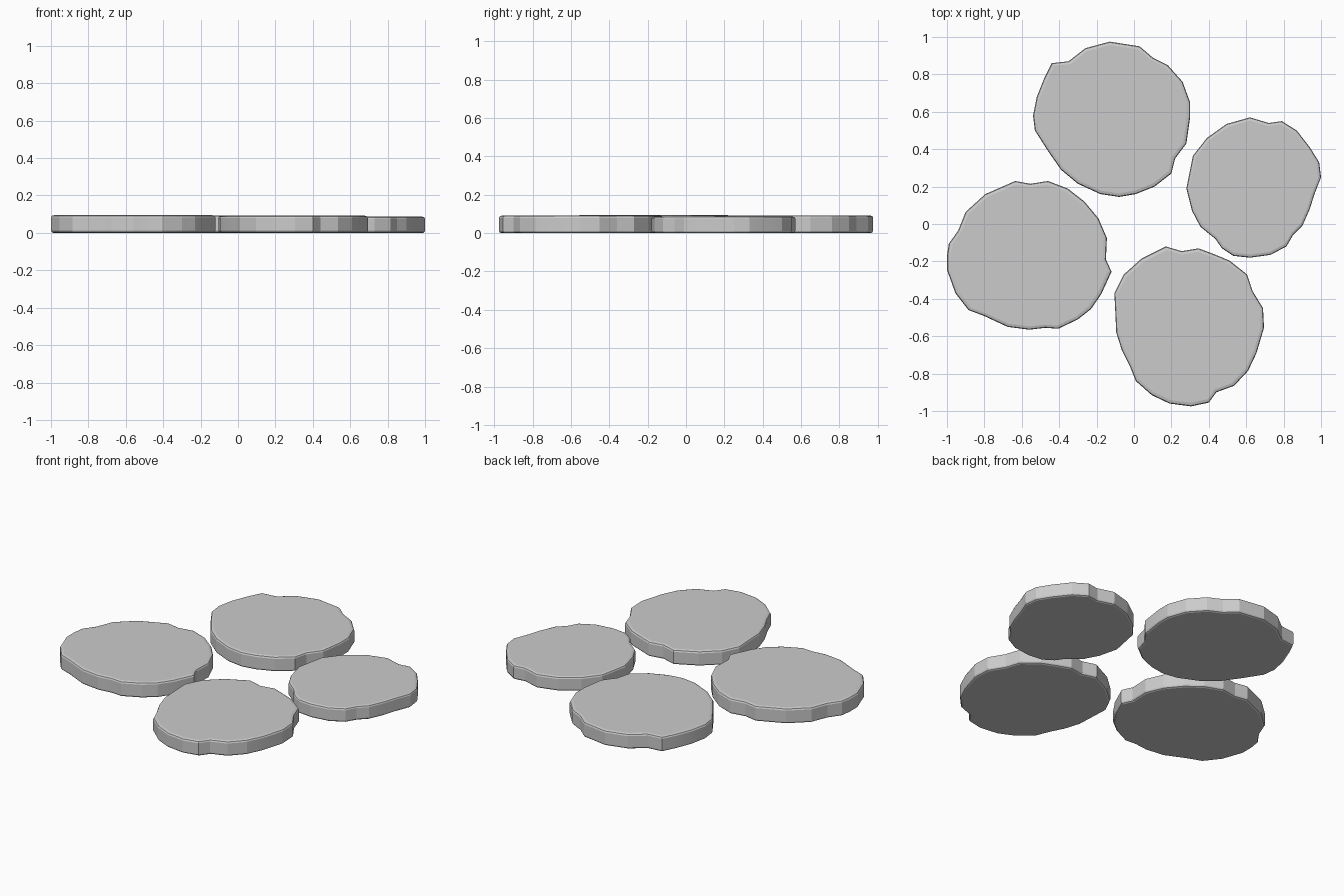
import bpy, bmesh
from math import radians


def stone(name, height, outline):
    """Flat stone: the outline lofted through slightly inset top and bottom rings."""
    n = len(outline)
    cx = sum(p[0] for p in outline) / n
    cy = sum(p[1] for p in outline) / n
    profile = [(0.97, 0.0), (0.99, 0.004), (1.0, 0.012),
               (1.0, height - 0.012), (0.99, height - 0.004), (0.955, height)]
    bm = bmesh.new()
    rings = [[bm.verts.new((cx + (x - cx) * s, cy + (y - cy) * s, z)) for x, y in outline]
             for s, z in profile]
    for a, b in zip(rings, rings[1:]):
        for i in range(n):
            j = (i + 1) % n
            bm.faces.new((a[i], a[j], b[j], b[i]))
    bm.faces.new(rings[0])
    bm.faces.new(rings[-1])
    bmesh.ops.recalc_face_normals(bm, faces=bm.faces)
    mesh = bpy.data.meshes.new(name)
    bm.to_mesh(mesh)
    bm.free()
    ob = bpy.data.objects.new(name, mesh)
    bpy.context.collection.objects.link(ob)
    bpy.ops.object.select_all(action='DESELECT')
    ob.select_set(True)
    bpy.context.view_layer.objects.active = ob
    bpy.ops.object.shade_smooth_by_angle(angle=radians(12))


# Back stepping stone
stone("back_stone", 0.093, [
    (-.13, .975), (.03, .95), (.10, .89), (.18, .85), (.26, .76), (.30, .65),
    (.30, .57), (.28, .43), (.22, .35), (.20, .27), (.11, .20), (.01, .16),
    (-.08, .145), (-.18, .16), (-.30, .215), (-.39, .29), (-.46, .39), (-.53, .50),
    (-.54, .58), (-.52, .68), (-.48, .78), (-.44, .86), (-.35, .87), (-.26, .94)])

# Right stepping stone
stone("right_stone", 0.087, [
    (.62, .57), (.72, .54), (.79, .55), (.87, .50), (.94, .41), (.99, .33),
    (1.0, .25), (.965, .16), (.94, .08), (.90, -.01), (.85, -.06), (.815, -.12),
    (.73, -.165), (.62, -.18), (.53, -.17), (.47, -.13), (.435, -.08), (.355, -.015),
    (.31, .07), (.28, .19), (.30, .29), (.315, .365), (.39, .46), (.495, .535)])

# Left stepping stone
stone("left_stone", 0.095, [
    (-.635, .23), (-.555, .215), (-.46, .23), (-.355, .19), (-.265, .12),
    (-.19, .03), (-.145, -.075), (-.15, -.19), (-.12, -.255), (-.175, -.375),
    (-.23, -.455), (-.30, -.51), (-.405, -.56), (-.475, -.555), (-.56, -.565),
    (-.675, -.55), (-.805, -.49), (-.885, -.46), (-.955, -.37), (-1.0, -.245),
    (-1.0, -.17), (-.99, -.105), (-.94, -.035), (-.90, .065), (-.795, .16)])

# Front stepping stone
stone("front_stone", 0.092, [
    (.17, -.12), (.255, -.145), (.345, -.13), (.425, -.16), (.51, -.195),
    (.605, -.27), (.635, -.36), (.69, -.45), (.695, -.555), (.655, -.69),
    (.61, -.785), (.535, -.865), (.44, -.90), (.40, -.955), (.305, -.975),
    (.19, -.96), (.095, -.915), (.01, -.84), (-.02, -.765), (-.065, -.675),
    (-.095, -.58), (-.10, -.47), (-.105, -.37), (-.055, -.27), (.04, -.185)])
